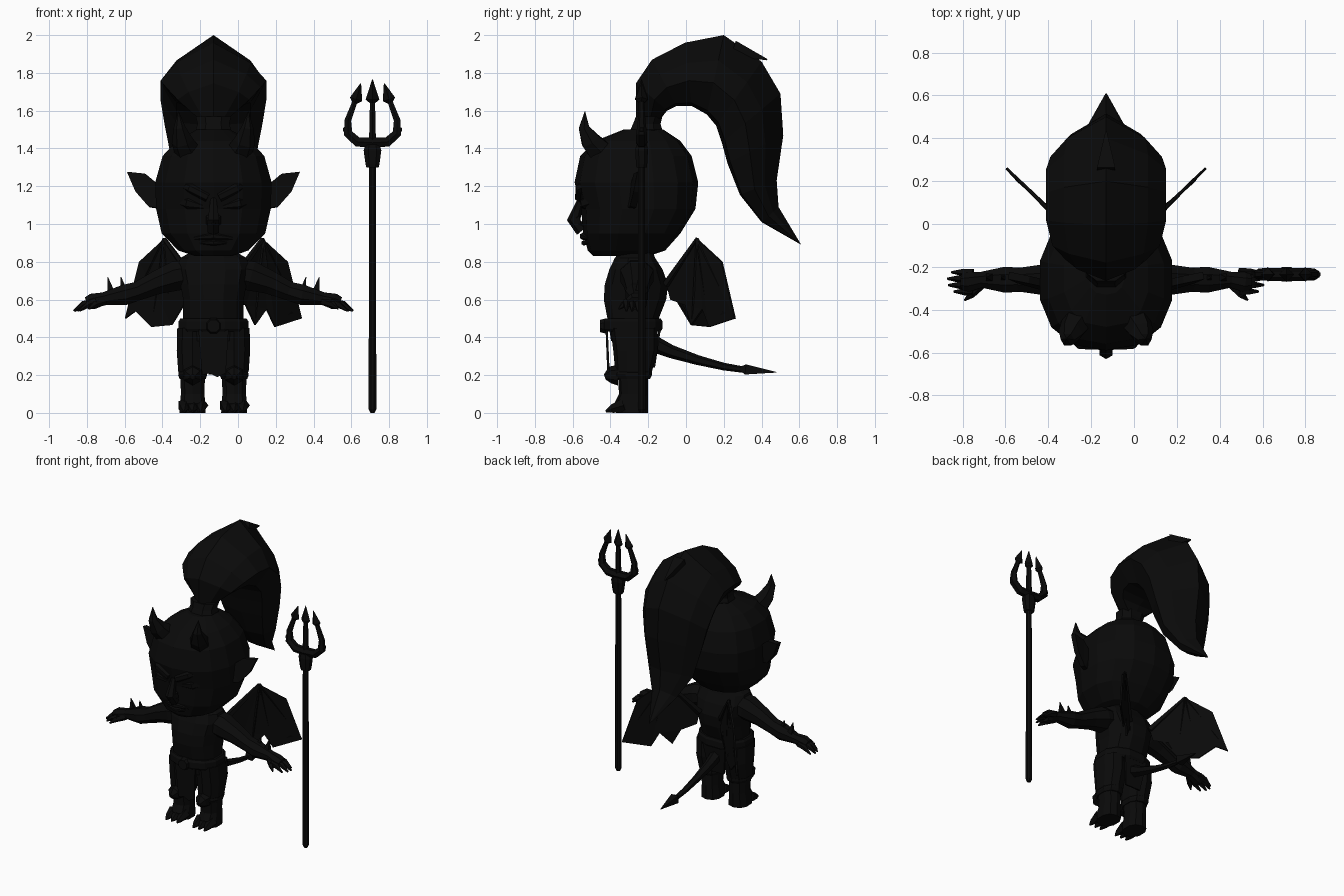
import bpy
import bmesh
from math import cos, sin, pi, copysign
from mathutils import Vector

default = bpy.data.objects.get("Cube")
if default:
    bpy.data.objects.remove(default)

MIDDLE = -0.13  # x of the figure's plane of symmetry

black = bpy.data.materials.new("soot_black")
black.use_nodes = True
tone = (0.003, 0.003, 0.003, 1)
black.diffuse_color = tone
black.node_tree.nodes["Principled BSDF"].inputs["Base Color"].default_value = tone


def finish(name, bm):
    bmesh.ops.recalc_face_normals(bm, faces=bm.faces)
    mesh = bpy.data.meshes.new(name)
    bm.to_mesh(mesh)
    bm.free()
    mesh.materials.append(black)
    obj = bpy.data.objects.new(name, mesh)
    bpy.context.collection.objects.link(obj)
    obj.location.x = MIDDLE
    return obj


def loft(name, rings):
    """Skin a list of equally long rings and cap both ends."""
    bm = bmesh.new()
    loops = [[bm.verts.new(p) for p in ring] for ring in rings]
    for low, high in zip(loops, loops[1:]):
        for i in range(len(low)):
            j = (i + 1) % len(low)
            bm.faces.new((low[i], low[j], high[j], high[i]))
    bm.faces.new(loops[0])
    bm.faces.new(loops[-1])
    bmesh.ops.remove_doubles(bm, verts=bm.verts, dist=0.0005)
    return finish(name, bm)


def stack(name, rows, x=0, sides=12, power=0.85):
    """Horizontal sections, each given as height, half width, front, back."""
    rings = []
    for z, half, front, back in rows:
        ring = []
        for i in range(sides):
            a = 2 * pi * (i + 0.5) / sides
            c, s = [copysign(abs(v) ** power, v) for v in (cos(a), sin(a))]
            ring.append((x + half * c, (front + back) / 2 + (back - front) / 2 * s, z))
        rings.append(ring)
    return loft(name, rings)


def tube(name, path, sides=6, flat=1, up=(0, 0, 1)):
    """Tapered limb along points given as x, y, z, radius."""
    points = [Vector(p[:3]) for p in path]
    rings = []
    for i, p in enumerate(points):
        along = points[min(i + 1, len(path) - 1)] - points[max(i - 1, 0)]
        side = along.cross(Vector(up)).normalized()
        other = side.cross(along).normalized()
        turns = [2 * pi * (k + 0.5) / sides for k in range(sides)]
        rings.append([p + path[i][3] * (cos(t) * side + flat * sin(t) * other) for t in turns])
    return loft(name, rings)


def plate(name, outline, depth):
    bm = bmesh.new()
    bm.faces.new([bm.verts.new(p) for p in outline])
    bmesh.ops.triangulate(bm, faces=bm.faces)
    obj = finish(name, bm)
    solid = obj.modifiers.new("thickness", "SOLIDIFY")
    solid.thickness, solid.offset = depth, 0
    return obj


# Head and face
stack("head", [
    (.83, .1, -.49, -.2), (.86, .19, -.52, -.11), (.95, .28, -.545, -.03),
    (1.08, .31, -.555, .05), (1.22, .315, -.59, .065), (1.36, .275, -.56, .03),
    (1.44, .2, -.48, -.03), (1.5, .09, -.33, -.12)], sides=14)
tube("nose", [(0, -.55, 1.15, .015), (0, -.595, 1.02, .035), (0, -.55, .965, .035)], up=(0, 1, 0))
tube("nose_tip", [(0, -.56, 1.02, .045), (0, -.618, 1.005, .008)])
tube("mouth", [(-.1, -.52, .925, .008), (0, -.545, .935, .02), (.1, -.52, .925, .008)])
tube("lower_lip", [(-.07, -.52, .9, .005), (0, -.54, .9, .015), (.07, -.52, .9, .005)])

# Torso with belt and loincloth
stack("torso", [
    (.38, .165, -.4, -.15), (.5, .165, -.42, -.14), (.6, .165, -.44, -.1),
    (.68, .18, -.435, -.09), (.76, .2, -.41, -.12), (.82, .18, -.38, -.16),
    (.87, .09, -.34, -.18)])
stack("belt", [(.43, .18, -.43, -.13), (.445, .19, -.44, -.12),
               (.485, .19, -.44, -.12), (.5, .18, -.43, -.13)])
tube("belt_buckle", [(0, -.42, .46, .045), (0, -.455, .46, .035)], sides=8)
plate("front_loincloth", [(-.08, -.42, .44), (.08, -.42, .44), (.065, -.41, .21),
                          (.02, -.41, .19), (-.02, -.41, .21), (-.06, -.41, .2)], .012)
plate("rear_loincloth", [(-.09, -.14, .44), (.09, -.14, .44), (.06, -.17, .24), (-.06, -.17, .24)], .012)

# Ponytail: each section is outer ridge, inner edge (both y, z) and half width
rings = []
for outer, inner, half in [
        ((-.265, 1.55), (-.14, 1.55), .07), ((-.265, 1.745), (-.1, 1.6), .19),
        ((-.18, 1.87), (-.05, 1.625), .25), ((-.005, 1.96), (.03, 1.625), .28),
        ((.2, 2), (.11, 1.58), .28), ((.4, 1.86), (.16, 1.52), .28),
        ((.5, 1.69), (.19, 1.43), .26), ((.515, 1.47), (.22, 1.32), .23),
        ((.48, 1.23), (.285, 1.155), .18), ((.49, 1.09), (.4, 1.01), .1),
        ((.61, .89), (.605, .893), .004)]:
    section = [(0, 0), (.7, .32), (1, .6), (.7, .95), (0, 1), (-.7, .95), (-1, .6), (-.7, .32)]
    rings.append([(half * w, *Vector(outer).lerp(Vector(inner), t)) for w, t in section])
loft("ponytail", rings)
tube("hair_spike", [(0, .25, 1.93, .06), (0, .43, 1.87, .005)], sides=4)
stack("hair_tie", [(1.46, .075, -.28, -.14), (1.5, .1, -.3, -.12),
                   (1.53, .09, -.285, -.13), (1.57, .1, -.27, -.12)], sides=8)

# Tail with arrow point
tube("tail", [(0, -.18, .37, .045), (0, -.08, .325, .035), (0, .06, .28, .026),
              (0, .2, .245, .02), (0, .33, .225, .016)])
tube("tail_point", [(0, .28, .235, .01), (0, .315, .23, .038), (0, .48, .215, .002)], sides=4)

# Paired parts
for s, side in ((1, "left"), (-1, "right")):
    def mirrored(points):
        return [(s * p[0], *p[1:]) for p in points]

    # Ears, horns and eyes
    plate(side + "_ear", mirrored([
        (.27, -.3, 1.08), (.34, -.28, 1.09), (.41, -.26, 1.17), (.455, -.24, 1.275),
        (.36, -.26, 1.265), (.27, -.28, 1.19)]), .035)
    tube(side + "_horn", mirrored([
        (.14, -.46, 1.39, .07), (.165, -.505, 1.44, .058),
        (.18, -.54, 1.51, .032), (.185, -.535, 1.595, .002)]), up=(1, 0, 0))
    tube(side + "_brow", mirrored([
        (.03, -.565, 1.14, .025), (.12, -.56, 1.19, .027), (.23, -.46, 1.24, .012)]))
    tube(side + "_eyelid", mirrored([
        (.05, -.54, 1.09, .012), (.13, -.53, 1.11, .035), (.22, -.45, 1.13, .012)]))

    # Arm with fingers and forearm spikes
    tube(side + "_arm", mirrored([
        (.1, -.26, .745, .085), (.2, -.26, .725, .095), (.3, -.26, .69, .075),
        (.4, -.26, .645, .06), (.47, -.26, .625, .065), (.58, -.26, .605, .04),
        (.64, -.27, .59, .05), (.67, -.27, .58, .04)]), sides=8, flat=.9)
    for y, reach in ((-.225, .72), (-.255, .74), (-.285, .735), (-.315, .71)):
        tube(side + "_finger", mirrored([
            (.62, y, .59, .02), (reach - .05, y, .575, .018), (reach, y, .54, .006)]), sides=5)
    tube(side + "_thumb", mirrored([
        (.58, -.28, .59, .022), (.63, -.33, .575, .018), (.66, -.355, .55, .005)]), sides=5)
    for x in (.47, .54):
        tube(side + "_arm_spike", mirrored([
            (x, -.25, .63, .03), (x + .02, -.25, .72, .002)]), sides=4, up=(0, 1, 0))

    # Wing membrane and its ribs
    root = (.09, -.1, .68)
    peak = (.26, .06, .92)
    tips = [(.465, .26, .5), (.325, .125, .455), (.22, .03, .465)]
    plate(side + "_wing", mirrored([
        root, peak, (.39, .19, .8), tips[0], (.41, .2, .54), tips[1], (.28, .09, .55),
        tips[2], (.17, 0, .57), (.1, -.08, .6)]), .012)
    tube(side + "_wing_arm", mirrored([(*root, .025), (*peak, .012)]), sides=5)
    for tip in tips:
        tube(side + "_wing_rib", mirrored([(*peak, .012), (*tip, .003)]), sides=4, up=(1, 0, 0))

    # Leg, cuff, foot claws and knee ornament
    stack(side + "_leg", [
        (0, .072, -.37, -.2), (.05, .07, -.38, -.2), (.1, .065, -.355, -.2),
        (.2, .068, -.36, -.2), (.22, .08, -.375, -.18), (.33, .088, -.385, -.15),
        (.45, .085, -.4, -.15)], x=s * .11, sides=10)
    stack(side + "_cuff", [(.18, .072, -.37, -.19), (.2, .08, -.385, -.18), (.225, .074, -.375, -.18)],
          x=s * .11, sides=10)
    tube(side + "_cuff_ornament", [
        (s * .11, -.36, .2, .055), (s * .11, -.4, .2, .045), (s * .11, -.43, .19, .015)])
    for toe in (-.045, 0, .045):
        x = s * .11 + toe
        tube(side + "_toe", [(x, -.33, .04, .038), (x, -.39, .022, .024), (x, -.425, .008, .006)], sides=5)

# Trident standing at the left side
trident = [
    stack("trident_shaft", [(0, .012, -.012, .012), (.02, .022, -.022, .022),
                            (1.32, .02, -.02, .02)], sides=8, power=1),
    stack("trident_collar", [(1.3, .035, -.03, .03), (1.32, .04, -.032, .032),
                             (1.39, .05, -.036, .036), (1.42, .04, -.03, .03)], sides=8),
    tube("trident_middle_prong", [(0, 0, 1.4, .022), (0, 0, 1.67, .015)], up=(0, 1, 0)),
    tube("trident_middle_point", [(0, 0, 1.64, .015), (0, 0, 1.66, .036), (0, 0, 1.765, .002)],
         sides=4, up=(1, 1, 0))]
for s, side in ((1, "outer"), (-1, "inner")):
    trident.append(tube("trident_" + side + "_prong", [
        (0, 0, 1.43, .03), (s * .08, 0, 1.435, .03), (s * .13, 0, 1.48, .028),
        (s * .13, 0, 1.55, .02), (s * .085, 0, 1.67, .014)], up=(0, 1, 0)))
    trident.append(tube("trident_" + side + "_barb", [
        (s * .13, 0, 1.5, .03), (s * .157, 0, 1.5, .012)], sides=4))
    trident.append(tube("trident_" + side + "_point", [
        (s * .095, 0, 1.64, .012), (s * .087, 0, 1.66, .034), (s * .062, 0, 1.745, .002)],
        sides=4, up=(1, 1, 0)))
for part in trident:
    part.location.x, part.location.y = .712, -.235
